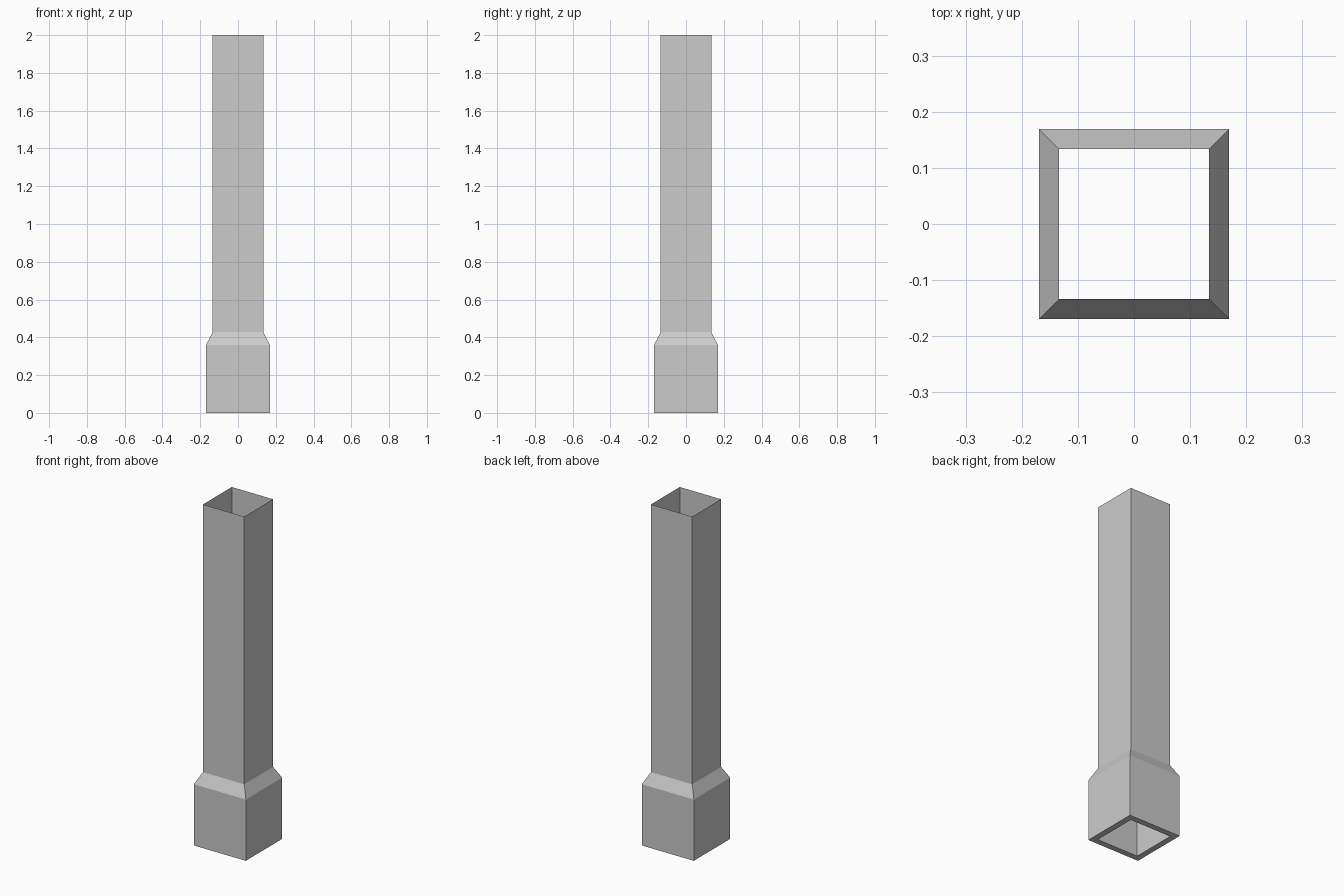
import bpy
import bmesh

if "Cube" in bpy.data.objects:
    bpy.data.objects.remove(bpy.data.objects["Cube"])


def square_sweep(name, profile):
    """Skin square rings given as (half width, height) pairs."""
    bm = bmesh.new()
    rings = [[bm.verts.new((sx * r, sy * r, z))
              for sx, sy in ((-1, -1), (1, -1), (1, 1), (-1, 1))]
             for r, z in profile]
    for a, b in zip(rings, rings[1:]):
        for i in range(4):
            j = (i + 1) % 4
            bm.faces.new((a[i], a[j], b[j], b[i]))
    mesh = bpy.data.meshes.new(name)
    bm.to_mesh(mesh)
    bm.free()
    obj = bpy.data.objects.new(name, mesh)
    bpy.context.collection.objects.link(obj)
    return obj


TUBE, COLLAR = 0.134, 0.169

# Open thin-walled square shaft, running through the base
square_sweep("shaft", [(TUBE, 0), (TUBE, 0.427), (TUBE, 2)])

# Wider base collar: underside rim, straight sides, sloped shoulder
square_sweep("base_collar", [(TUBE, 0), (COLLAR, 0), (COLLAR, 0.36), (TUBE, 0.427)])
